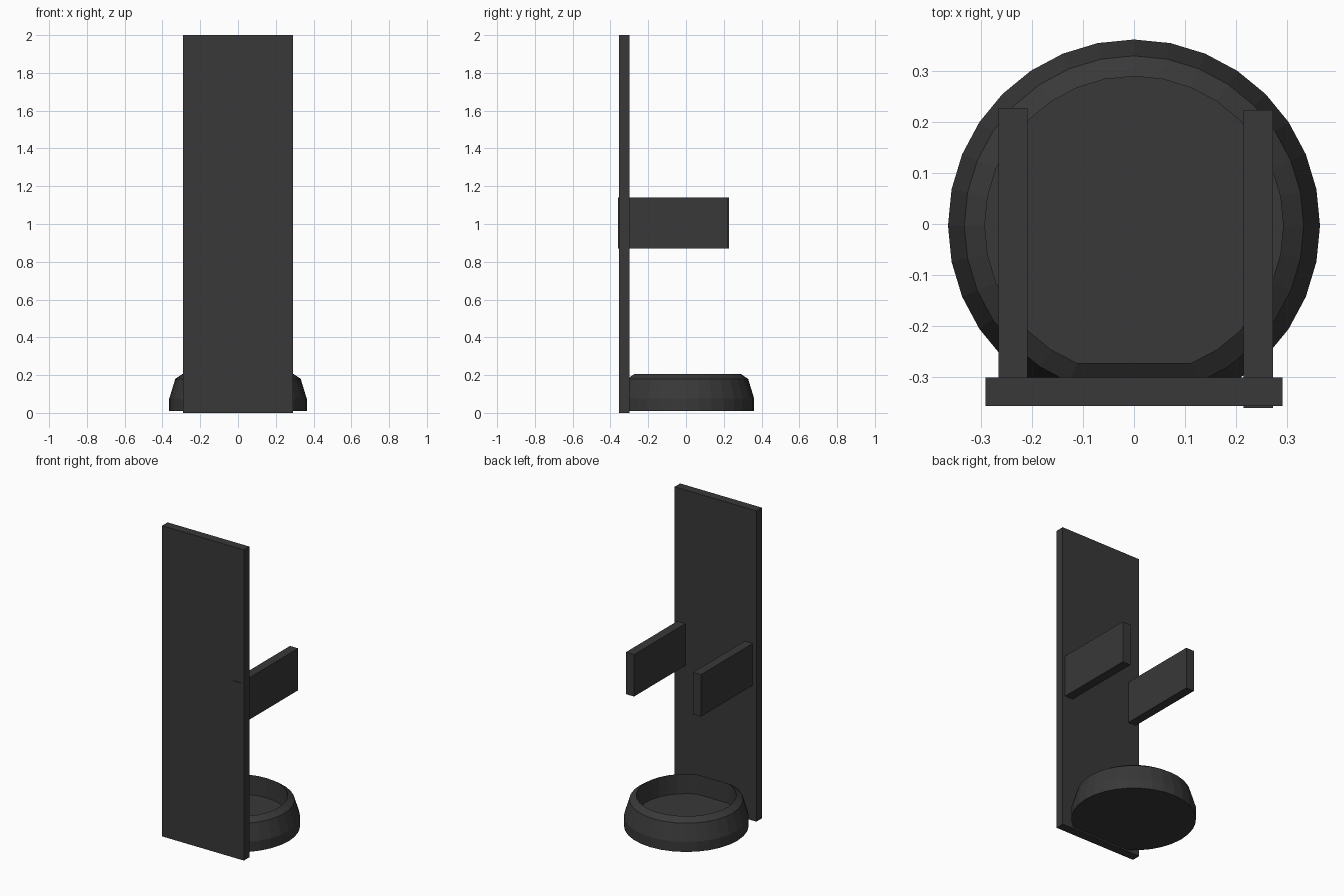
import bpy, bmesh
from math import sin, cos, tau

if "Cube" in bpy.data.objects:
    bpy.data.objects.remove(bpy.data.objects["Cube"])

dark = bpy.data.materials.new("dark_grey")
dark.diffuse_color = (0.04, 0.04, 0.04, 1)
dark.use_nodes = True
dark.node_tree.nodes["Principled BSDF"].inputs["Base Color"].default_value = dark.diffuse_color


def finish(bm, name):
    bmesh.ops.recalc_face_normals(bm, faces=bm.faces)
    mesh = bpy.data.meshes.new(name)
    bm.to_mesh(mesh)
    bm.free()
    mesh.materials.append(dark)
    obj = bpy.data.objects.new(name, mesh)
    bpy.context.collection.objects.link(obj)


def box(name, lo, hi):
    bm = bmesh.new()
    bmesh.ops.create_cube(bm, size=1)
    for v in bm.verts:
        v.co = [(a + b) / 2 + c * (b - a) for a, b, c in zip(lo, hi, v.co)]
    finish(bm, name)


# Upright back panel and the two side arms
box("back_panel", (-0.291, -0.356, 0), (0.291, -0.30, 2))
box("left_arm", (-0.265, -0.354, 0.87), (-0.208, 0.227, 1.14))
box("right_arm", (0.214, -0.36, 0.87), (0.272, 0.223, 1.14))

# Faceted dish: rings of (radius, z, rear limit) flattened against the panel
SIDES = 32
profile = [(0.364, 0.01, -0.345), (0.364, 0.075, -0.345), (0.332, 0.18, -0.31),
           (0.292, 0.207, -0.272), (0.292, 0.08, -0.272)]
bm = bmesh.new()
rings = []
for r, z, limit in profile:
    rings.append([bm.verts.new((r * cos(tau * i / SIDES),
                                max(r * sin(tau * i / SIDES) - 0.003, limit), z))
                  for i in range(SIDES)])
for a, b in zip(rings, rings[1:]):
    for i in range(SIDES):
        j = (i + 1) % SIDES
        bm.faces.new((a[i], a[j], b[j], b[i]))
bm.faces.new(rings[0])
bm.faces.new(rings[-1])
finish(bm, "base_dish")
